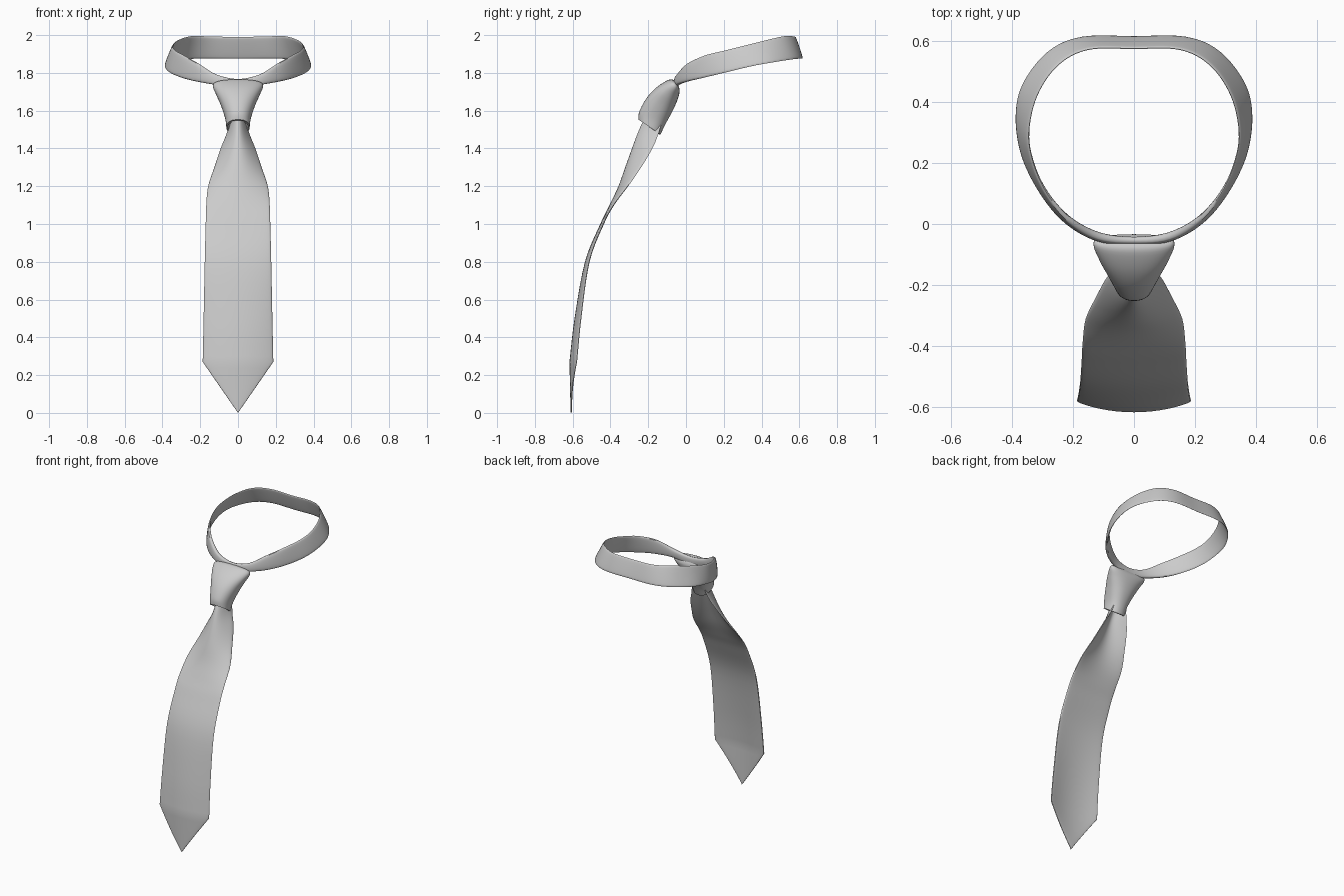
import bpy, bmesh, math
from mathutils import Vector


def smooth_rows(pts, n, closed=False):
    """Catmull-Rom resampling of a list of equal-length tuples."""
    out, m = [], len(pts)
    at = lambda i: pts[i % m] if closed else pts[max(0, min(m - 1, i))]
    for i in range(m if closed else m - 1):
        p = [at(i + k) for k in (-1, 0, 1, 2)]
        for j in range(n):
            t = j / n
            out.append(tuple(
                b + 0.5 * t * (c - a + t * (2 * a - 5 * b + 4 * c - d + t * (3 * (b - c) + d - a)))
                for a, b, c, d in zip(*p)))
    if not closed:
        out.append(pts[-1])
    return out


def oval(n, ex, ey):
    """Unit superellipse outline."""
    f = lambda v, e: math.copysign(abs(v) ** e, v)
    return [(f(math.cos(a), ex), f(math.sin(a), ey))
            for a in (2 * math.pi * i / n for i in range(n))]


def loft(name, rings, closed=False, angle=50):
    bm = bmesh.new()
    rows = [[bm.verts.new(p) for p in r] for r in rings]
    n = len(rows[0])
    for k in range(len(rows) if closed else len(rows) - 1):
        a, b = rows[k], rows[(k + 1) % len(rows)]
        for i in range(n):
            j = (i + 1) % n
            bm.faces.new((a[i], a[j], b[j], b[i]))
    if not closed:
        bm.faces.new(rows[0])
        bm.faces.new(rows[-1])
    bmesh.ops.recalc_face_normals(bm, faces=bm.faces)
    me = bpy.data.meshes.new(name)
    bm.to_mesh(me)
    bm.free()
    ob = bpy.data.objects.new(name, me)
    bpy.context.collection.objects.link(ob)
    bpy.context.view_layer.objects.active = ob
    ob.select_set(True)
    bpy.ops.object.shade_smooth_by_angle(angle=math.radians(angle))
    ob.select_set(False)
    return ob


# Blade: z, front y, half width, backward curl of the edges, thickness
blade = smooth_rows([
    (0.27, -0.617, 0.187, 0.030, 0.016),
    (0.50, -0.590, 0.182, 0.024, 0.018),
    (0.80, -0.535, 0.176, 0.012, 0.018),
    (1.00, -0.454, 0.171, 0.006, 0.018),
    (1.10, -0.405, 0.168, 0.010, 0.020),
    (1.20, -0.358, 0.158, 0.036, 0.024),
    (1.30, -0.322, 0.125, 0.065, 0.030),
    (1.40, -0.286, 0.092, 0.085, 0.036),
    (1.48, -0.256, 0.060, 0.085, 0.040),
    (1.55, -0.225, 0.045, 0.070, 0.045),
    (1.60, -0.200, 0.045, 0.060, 0.045)], 5)
tip = []
for k in range(8):
    s = max(k / 8, 0.004)
    tip.append((0.27 * s, -0.611 - 0.006 * s, 0.187 * s, 0.03 * s * s, 0.008 + 0.008 * s))
rings = []
for z, y, w, curl, t in tip + blade:
    rings.append([(w * u, y + t / 2 + curl * u * u + t / 2 * v, z) for u, v in oval(40, 1, 0.5)])
loft("front_blade", rings)

# Knot: front y, front z, back y, back z, half width (first rows tuck the hem inside)
knot = [(-0.225, 1.575, -0.150, 1.510, 0.045), (-0.240, 1.548, -0.142, 1.475, 0.054)]
knot += smooth_rows([
    (-0.252, 1.553, -0.135, 1.474, 0.062),
    (-0.247, 1.595, -0.108, 1.530, 0.068),
    (-0.210, 1.665, -0.070, 1.600, 0.091),
    (-0.158, 1.722, -0.044, 1.660, 0.117),
    (-0.095, 1.762, -0.034, 1.700, 0.133),
    (-0.065, 1.762, -0.036, 1.722, 0.112),
    (-0.055, 1.750, -0.045, 1.740, 0.050)], 5)
rings = []
for fy, fz, by, bz, w in knot:
    rings.append([(w * u, (fy + by) / 2 + v * (by - fy) / 2, (fz + bz) / 2 + v * (bz - fz) / 2)
                  for u, v in oval(40, 0.9, 0.85)])
loft("knot", rings)

# Neck band: top edge xyz, bottom edge xyz, thickness, from back centre to front centre
half = [
    (0.000, 0.575, 1.990, 0.000, 0.614, 1.875, 0.010),
    (0.150, 0.572, 1.993, 0.170, 0.612, 1.876, 0.010),
    (0.250, 0.520, 1.994, 0.280, 0.565, 1.872, 0.010),
    (0.318, 0.420, 1.972, 0.363, 0.460, 1.856, 0.010),
    (0.345, 0.300, 1.942, 0.386, 0.350, 1.836, 0.011),
    (0.330, 0.200, 1.917, 0.365, 0.220, 1.805, 0.013),
    (0.285, 0.100, 1.892, 0.302, 0.100, 1.776, 0.018),
    (0.210, 0.012, 1.850, 0.222, 0.012, 1.755, 0.026),
    (0.115, -0.040, 1.792, 0.115, -0.045, 1.735, 0.030),
    (0.000, -0.053, 1.768, 0.000, -0.056, 1.705, 0.026)]
mirrored = [(-p[0], p[1], p[2], -p[3], p[4], p[5], p[6]) for p in half[-2:0:-1]]
band = smooth_rows(half + mirrored, 6, closed=True)
rings = []
for i, p in enumerate(band):
    top, bot = Vector(p[:3]), Vector(p[3:6])
    q, r = band[i - 1], band[(i + 1) % len(band)]
    along = Vector(r[:3]) + Vector(r[3:6]) - Vector(q[:3]) - Vector(q[3:6])
    nrm = along.cross(bot - top).normalized()
    rings.append([(top + bot) / 2 + (top - bot) / 2 * u + nrm * p[6] / 2 * v
                  for u, v in oval(20, 1, 0.5)])
loft("neck_band", rings, closed=True)
